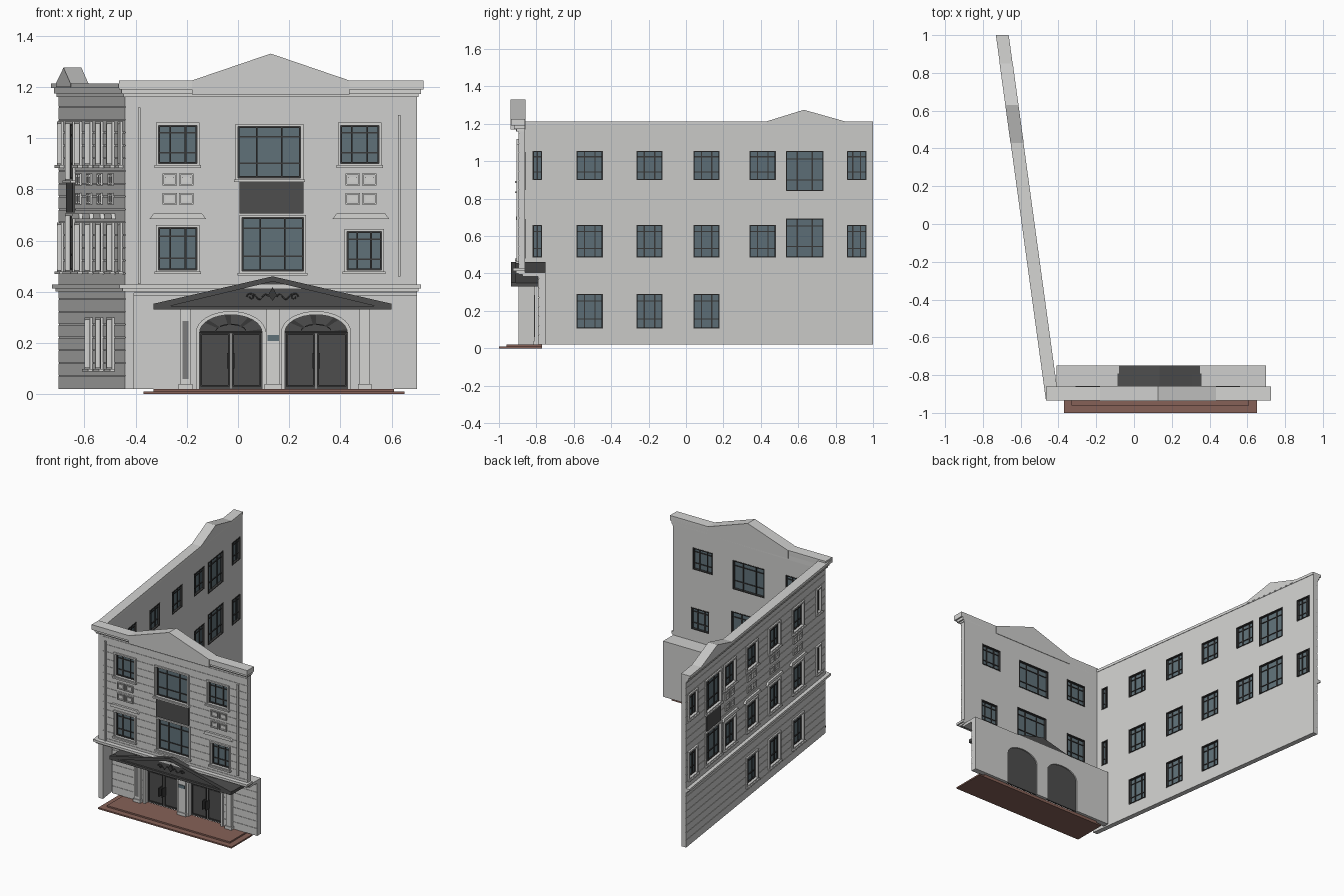
import bpy, bmesh, math

if "Cube" in bpy.data.objects:
    bpy.data.objects.remove(bpy.data.objects["Cube"], do_unlink=True)


def material(name, r, g, b):
    m = bpy.data.materials.new(name)
    m.use_nodes = True
    m.diffuse_color = (r, g, b, 1)
    m.node_tree.nodes["Principled BSDF"].inputs["Base Color"].default_value = (r, g, b, 1)
    return m


WALL = material("wall_grey", .62, .62, .61)
TRIM = material("trim_light", .66, .66, .65)
GLASS = material("window_glass", .115, .165, .19)
DARK = material("dark_panel", .075, .075, .075)
BAR = material("dark_frame", .04, .04, .04)
STEP = material("red_step", .24, .12, .095)
SIGN = material("sign_grey", .2, .2, .2)
T = .035        # wall thickness


# Frames turn (along, outward depth, height) into world space
def front(u, d, z):
    return (u, -.86 - d, z)


def side(u, d, z):
    return (-.41 - .137 * (u + .87) - d, u, z)


def porch(u, d, z):
    return (u, -.75 - d, z)


def rect(u0, u1, z0, z1):
    return [(u0, z0), (u1, z0), (u1, z1), (u0, z1)]


def box(u0, u1, z0, z1, d0, d1):
    return (rect(u0, u1, z0, z1), d0, d1)


def part(name, frame, solids, mat):
    """Object made of outlines extruded from depth d0 to d1."""
    bm = bmesh.new()
    for pts, d0, d1 in solids:
        a = [bm.verts.new(frame(u, d0, z)) for u, z in pts]
        b = [bm.verts.new(frame(u, d1, z)) for u, z in pts]
        bm.faces.new(a)
        bm.faces.new(b[::-1])
        for i in range(len(pts)):
            j = (i + 1) % len(pts)
            bm.faces.new((a[i], b[i], b[j], a[j]))
    bmesh.ops.recalc_face_normals(bm, faces=bm.faces)
    me = bpy.data.meshes.new(name)
    bm.to_mesh(me)
    bm.free()
    me.materials.append(mat)
    ob = bpy.data.objects.new(name, me)
    bpy.context.collection.objects.link(ob)
    return ob


def cut(ob, cutters):
    """Apply difference booleans, then drop the cutters."""
    for c in cutters:
        mod = ob.modifiers.new("cut", 'BOOLEAN')
        mod.operation, mod.solver, mod.object = 'DIFFERENCE', 'EXACT', c
    bpy.context.view_layer.update()
    dg = bpy.context.evaluated_depsgraph_get()
    me = bpy.data.meshes.new_from_object(ob.evaluated_get(dg))
    ob.modifiers.clear()
    ob.data = me
    for c in cutters:
        bpy.data.objects.remove(c, do_unlink=True)


def grooved_wall(name, frame, outline, holes, thick):
    us = [p[0] for p in outline]
    zs = [p[1] for p in outline]
    wall = part(name, frame, [(outline, 0, thick)], WALL)
    n = int((max(zs) - min(zs)) / .05)
    grooves = [box(min(us) - .1, max(us) + .1, z, z + .003, thick - .003, thick + .02)
               for z in [min(zs) + .05 * (i + 1) for i in range(n)]]
    cut(wall, [part("hole_cutter", frame, [(h, -.05, .1) for h in holes], WALL),
               part("groove_cutter", frame, grooves, WALL)])


def border(u0, u1, z0, z1, w, d0, d1):
    return [box(u0 - w, u1 + w, z1, z1 + w, d0, d1), box(u0 - w, u1 + w, z0 - w, z0, d0, d1),
            box(u0 - w, u0, z0, z1, d0, d1), box(u1, u1 + w, z0, z1, d0, d1)]


def windows(prefix, frame, openings):
    glass, bars, trims = [], [], []
    for u0, u1, z0, z1 in openings:
        w, h, b = u1 - u0, z1 - z0, .003
        glass.append(box(u0, u1, z0, z1, .014, .018))
        bars += border(u0 + .006, u1 - .006, z0 + .006, z1 - .006, .006, -.003, .026)
        for f in ([.5] if w < .08 else [.3, .7]):
            bars.append(box(u0 + f * w - b, u0 + f * w + b, z0, z1, .008, .024))
        for f in (.28, .8):
            bars.append(box(u0, u1, z0 + f * h - b, z0 + f * h + b, .009, .023))
        trims += border(u0, u1, z0, z1, .01, T - .004, T + .01)
        trims.append(box(u0 - .016, u1 + .016, z0 - .016, z0 - .006, T - .004, T + .018))
    part(prefix + "_window_glass", frame, glass, GLASS)
    part(prefix + "_window_bars", frame, bars, BAR)
    part(prefix + "_window_surrounds", frame, trims, TRIM)


def panels(prefix, frame, centres):
    plates, ledges = [], []
    for c in centres:
        for du in (-.04, .025):
            for z in (.74, .815):
                u = c + du - .02
                plates += border(u + .006, u + .05, z + .006, z + .04, .006, T - .004, T + .007)
                plates.append(box(u + .012, u + .044, z + .012, z + .034, T - .004, T + .004))
        ledges.append(([(c - .11, .685), (c + .11, .685), (c + .095, .705), (c - .095, .705)],
                       T - .004, T + .015))
    part(prefix + "_relief_panels", frame, plates, TRIM)
    part(prefix + "_ledges", frame, ledges, TRIM)


# Front upper wall
front_open = [(-.31, -.16, .9, 1.05), (0, .245, .845, 1.045), (.4, .55, .9, 1.05),
              (-.31, -.16, .485, .65), (.015, .255, .48, .69), (.425, .56, .485, .635)]
grooved_wall("front_wall", front, rect(-.425, .7, .395, 1.215), [rect(*o) for o in front_open], T)
windows("front", front, front_open)
panels("front", front, [-.235, .48])
part("front_dark_panel", front, [box(.005, .255, .705, .83, T - .004, T + .008)], DARK)
part("front_cornice", front, [
    box(-.465, .725, 1.19, 1.225, 0, .075), box(-.45, .715, 1.172, 1.19, 0, .06),
    box(-.44, .705, 1.16, 1.172, 0, .045)], TRIM)
part("front_pediment", front, [(
    [(-.18, 1.17), (.435, 1.17), (.435, 1.225), (.128, 1.33), (-.18, 1.225)], -.003, .077)], WALL)
part("front_string_course", front, [box(-.445, .715, .412, .428, 0, .065),
                                    box(-.435, .705, .4, .412, 0, .05)], TRIM)
part("front_downpipes", front, [box(-.39, -.38, .43, 1.12, T - .004, T + .012),
                                box(.625, .635, .46, 1.09, T - .004, T + .012)], TRIM)

# Long side wall
bays = [-.515, -.195, .11, .41]
side_open = [(c - .07, c + .07, z0, z1) for c in bays for z0, z1 in ((.9, 1.055), (.485, .66))]
side_open += [(c - .07, c + .07, .105, .29) for c in bays[:3]]
for a, b in ((-.82, -.77), (.86, .965)):
    side_open += [(a, b, .9, 1.055), (a, b, .485, .66)]
side_open += [(.535, .735, .84, 1.055), (.535, .735, .485, .695)]
grooved_wall("side_wall", side, rect(-.895, 1, .02, 1.2), [rect(*o) for o in side_open], T)
windows("side", side, side_open)
panels("side", side, bays)
part("side_dark_panel", side, [box(.54, .73, .71, .825, T - .004, T + .008)], DARK)
part("side_cornice", side, [box(-.93, 1, 1.195, 1.213, -.003, .065),
                            box(-.92, 1, 1.175, 1.195, .01, .052),
                            box(-.91, 1, 1.16, 1.175, .01, .043)], TRIM)
part("side_pediment", side, [([(.43, 1.2), (.85, 1.2), (.85, 1.213), (.63, 1.275), (.43, 1.213)],
                              -.004, .066)], WALL)
part("side_string_course", side, [box(-.92, 1, .412, .428, .01, .06),
                                  box(-.91, 1, .4, .412, .01, .046)], TRIM)


# Recessed entrance wall with two arched doors
def arc(c, w, h, n=16):
    return [(c + w * math.cos(math.pi * i / n), .24 + h * math.sin(math.pi * i / n))
            for i in range(n + 1)]


def arch(c, w, h):
    return [(c - w, .02), (c + w, .02)] + arc(c, w, h)


doors = [-.028, .305]
grooved_wall("entrance_wall", porch, rect(-.41, .7, .02, .4), [arch(c, .122, .07) for c in doors], .04)
part("entrance_roof", porch, [box(-.41, .7, .385, .405, 0, .125)], WALL)
leaves, rings, bars, handles = [], [], [], []
for c in doors:
    leaves.append((arch(c, .123, .071), .008, .018))
    inner, outer = arc(c, .122, .07), arc(c, .137, .084)
    small = arc(c, .06, .03)
    for i in range(16):
        rings.append(([inner[i], outer[i], outer[i + 1], inner[i + 1]], .036, .052))
        bars.append(([small[i], inner[i], inner[i + 1], small[i + 1]], .016, .02)
                    if i % 4 == 0 else ([small[i], (small[i][0], small[i][1] + .005),
                                         (small[i + 1][0], small[i + 1][1] + .005), small[i + 1]],
                                        .016, .024))
    for s in (-1, 1):
        rings.append(box(c + s * .1295 - .0075, c + s * .1295 + .0075, .02, .24, .036, .052))
        bars += border(c + s * .062 - .05, c + s * .062 + .05, .035, .23, .006, .016, .024)
        handles.append(box(c + s * .012 - .003, c + s * .012 + .003, .1, .16, .016, .06))
    bars.append(box(c - .122, c + .122, .238, .246, .016, .026))
part("door_leaves", porch, leaves, DARK)
part("door_bars", porch, bars, BAR)
part("door_handles", porch, handles, BAR)
part("door_arch_trim", porch, rings, TRIM)
part("door_centre_gaps", porch, [box(c - .002, c + .002, .022, .236, .016, .021) for c in doors], TRIM)
columns = [(-.227, -.183), (.11, .165), (.475, .515)]
part("entrance_columns", porch,
     [box(a, b, .02, .34, .036, .06) for a, b in columns]
     + [box(a - .006, b + .006, .02, .04, .036, .066) for a, b in columns], TRIM)
part("hanging_sign", porch, [box(-.217, -.193, .06, .285, .058, .064)], SIGN)
part("door_plate", porch, [box(.115, .16, .208, .23, .058, .064)], GLASS)

# Gabled canopy over the doors
part("canopy", porch, [
    ([(-.33, .33), (.6, .33), (.6, .35), (.135, .455), (-.33, .35)], .042, .172),
    ([(-.1, .4), (.37, .4), (.135, .46)], 0, .13)], DARK)
part("canopy_rim", porch, [
    box(-.33, .6, .33, .345, .16, .185),
    ([(-.33, .343), (-.27, .343), (.135, .44), (.135, .46), (-.33, .353)], .16, .185),
    ([(.6, .343), (.54, .343), (.135, .44), (.135, .46), (.6, .353)], .16, .185)], DARK)

# Scroll ornament on the canopy
curve = bpy.data.curves.new("canopy_scrolls", 'CURVE')
curve.dimensions = '3D'
curve.bevel_depth = .003
curve.bevel_resolution = 1
for s in (-1, 1):
    wave = [(s * (.015 + .065 * i / 12), .01 * math.sin(i * .7)) for i in range(13)]
    curl = [(s * (.085 + .016 * (1 - i / 14) * math.cos(i * .6)),
             .016 * (1 - i / 14) * math.sin(i * .6)) for i in range(12)]
    for path in (wave, curl):
        sp = curve.splines.new('POLY')
        sp.points.add(len(path) - 1)
        for p, (u, z) in zip(sp.points, path):
            p.co = (*porch(.135 + u, .175, .38 + z), 1)
curve.materials.append(BAR)
bpy.context.collection.objects.link(bpy.data.objects.new("canopy_scrolls", curve))
part("canopy_crest", porch, [([(.135, .365), (.152, .387), (.135, .418), (.118, .387)],
                              .168, .182)], BAR)

# Entrance steps
part("lower_step", porch, [box(-.37, .65, 0, .01, .02, .25)], STEP)
part("upper_step", porch, [box(-.33, .61, .01, .02, .02, .21)], STEP)
